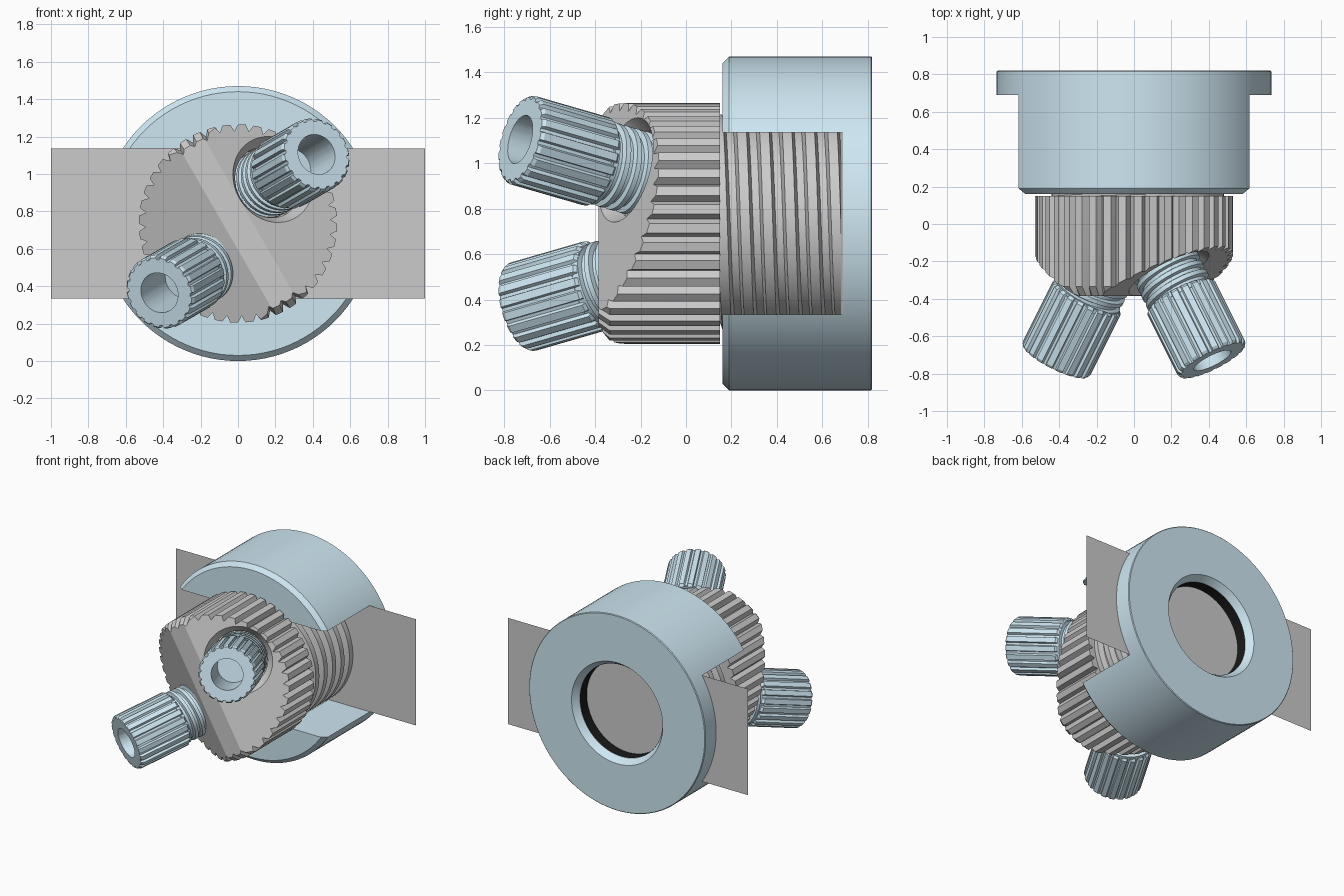
import bpy, bmesh, math
from mathutils import Matrix, Vector

if "Cube" in bpy.data.objects:
    bpy.data.objects.remove(bpy.data.objects["Cube"])

CZ = 0.735                                   # height of the main axis
BODY = Matrix.Translation((0, 0, CZ)) @ Matrix.Rotation(math.radians(-90), 4, 'X')


def material(name, rgb):
    m = bpy.data.materials.new(name)
    m.diffuse_color = (*rgb, 1)
    m.use_nodes = True
    m.node_tree.nodes["Principled BSDF"].inputs["Base Color"].default_value = m.diffuse_color
    return m


BLUE = material("light_blue", (0.62, 0.80, 0.89))
BLACK = material("black", (0.01, 0.01, 0.01))


def rings_to_bm(cols, wrap):
    """Skin a list of equal length point columns."""
    bm = bmesh.new()
    vs = [[bm.verts.new(p) for p in c] for c in cols]
    n = len(vs)
    for i in range(n if wrap else n - 1):
        a, b = vs[i], vs[(i + 1) % n]
        for j in range(len(a) - 1):
            bm.faces.new((a[j], b[j], b[j + 1], a[j + 1]))
    bmesh.ops.remove_doubles(bm, verts=bm.verts, dist=1e-5)
    bmesh.ops.dissolve_degenerate(bm, edges=bm.edges, dist=1e-5)
    return bm


def spin(rings, teeth=96, tooth=((0, 0),)):
    """Turned shape from (z, r, notch depth) rings, with a repeated tooth outline."""
    cols = []
    for i in range(teeth):
        for f, k in tooth:
            a = math.tau * (i + f) / teeth
            cols.append([((r - k * d) * math.cos(a), (r - k * d) * math.sin(a), z)
                         for z, r, d in rings])
    return rings_to_bm(cols, True)


def thread(z0, z1, crest, root, pitch, seg=72):
    """Closed screw thread along z."""
    cols = []
    turns = int((z1 - z0) / pitch) + 2
    for i in range(seg + 1):
        a = math.tau * i / seg
        col = [(0, 0, z0)]
        for k in range(-2, turns):
            for f, r in ((0, crest), (.42, crest), (.55, root), (.87, root)):
                z = min(max(z0 + pitch * (k + f + i / seg), z0), z1)
                col.append((r * math.cos(a), r * math.sin(a), z))
        cols.append(col + [(0, 0, z1)])
    return rings_to_bm(cols, False)


def finish(bm, name, mat=None, matrix=None, closed=True):
    if matrix:
        bm.transform(matrix)
    if closed:
        bmesh.ops.recalc_face_normals(bm, faces=bm.faces)
    me = bpy.data.meshes.new(name)
    bm.to_mesh(me)
    bm.free()
    ob = bpy.data.objects.new(name, me)
    bpy.context.collection.objects.link(ob)
    if mat:
        me.materials.append(mat)
    return ob


def select(ob):
    bpy.ops.object.select_all(action='DESELECT')
    ob.select_set(True)
    bpy.context.view_layer.objects.active = ob


def smooth(ob):
    select(ob)
    bpy.ops.object.shade_smooth_by_angle(angle=math.radians(25))


def cut(ob, cutter):
    cutter.hide_render = True
    select(ob)
    m = ob.modifiers.new("cut", 'BOOLEAN')
    m.operation, m.solver, m.object = 'DIFFERENCE', 'EXACT', cutter
    bpy.ops.object.modifier_apply(modifier=m.name)
    bpy.data.objects.remove(cutter)


# Housing: turned cup with a cross slot for the plate
profile = [(.16, .705), (.19, .735), (.815, .735), (.82, .73), (.82, .38),
           (.77, .345), (.68, .345), (.68, .485), (.16, .485), (.16, .705)]
housing = finish(spin([(z, r, 0) for z, r in profile]), "housing", BLUE, BODY)
bm = bmesh.new()
bmesh.ops.create_cube(bm, size=1, matrix=Matrix.Translation((0, .345, CZ))
                      @ Matrix.Diagonal((2, .69, .8, 1)))
cut(housing, finish(bm, "slot_cutter"))
smooth(housing)

# Dark liner of the rear opening
smooth(finish(spin([(.77, .344, 0), (.69, .344, 0)]), "bore_liner", BLACK, BODY))

# Thin plate held in the slot
bm = bmesh.new()
bmesh.ops.create_grid(bm, x_segments=1, y_segments=1, size=1,
                      matrix=Matrix.Translation((0, .688, CZ))
                      @ Matrix.Rotation(math.pi / 2, 4, 'X') @ Matrix.Diagonal((1, .4, 1, 1)))
finish(bm, "plate")

# Threaded shank of the knob
smooth(finish(thread(.14, .685, .48, .44, .1, 96), "knob_shank", None, BODY))

# Knurled knob, its front cut to two sloped faces beside a flat ridge
notch = ((0, 0), (.5, 0), (.75, 1))
bm = spin([(-.385, 0, 0), (-.385, .49, .02), (-.335, .53, .035),
           (.15, .53, .035), (.15, 0, 0)], 40, notch)
bm.transform(BODY)
axes = []
for s in (1, -1):
    d = Vector((.433 * s, -.866, .25 * s))
    tip = Vector((.42 * s, -.73, CZ + .37 * s))
    axes.append(Matrix.Translation(tip) @ d.to_track_quat('Z', 'Y').to_matrix().to_4x4())
    res = bmesh.ops.bisect_plane(bm, geom=bm.verts[:] + bm.edges[:] + bm.faces[:],
                                 plane_co=(.061 * s, -.385, CZ + .035 * s),
                                 plane_no=d, clear_outer=True)
    edges = [e for e in bm.edges if e.is_boundary]
    bmesh.ops.holes_fill(bm, edges=edges, sides=0)
knob = finish(bm, "knob")

# Two nozzles: countersink, threaded neck and knurled hollow cap
groove = ((0, 0), (.55, 0), (.65, 1), (.9, 1))
for side, M in zip(("right", "left"), axes):
    sink = [(-.66, 0), (-.66, .195), (-.60, .195), (-.52, .25), (-.45, .25), (-.45, 0)]
    cut(knob, finish(spin([(z, r, 0) for z, r in sink], 48), "sink_cutter", None, M))
    smooth(finish(thread(-.68, -.37, .188, .165, .055), side + "_nozzle_neck", BLUE, M))
    cap = [(-.40, 0, 0), (-.40, .185, .0), (-.385, .202, .017), (-.015, .202, .017),
           (0, .192, .01), (0, .11, 0), (-.3, .11, 0), (-.3, 0, 0)]
    smooth(finish(spin(cap, 20, groove), side + "_nozzle_cap", BLUE, M))
smooth(knob)
